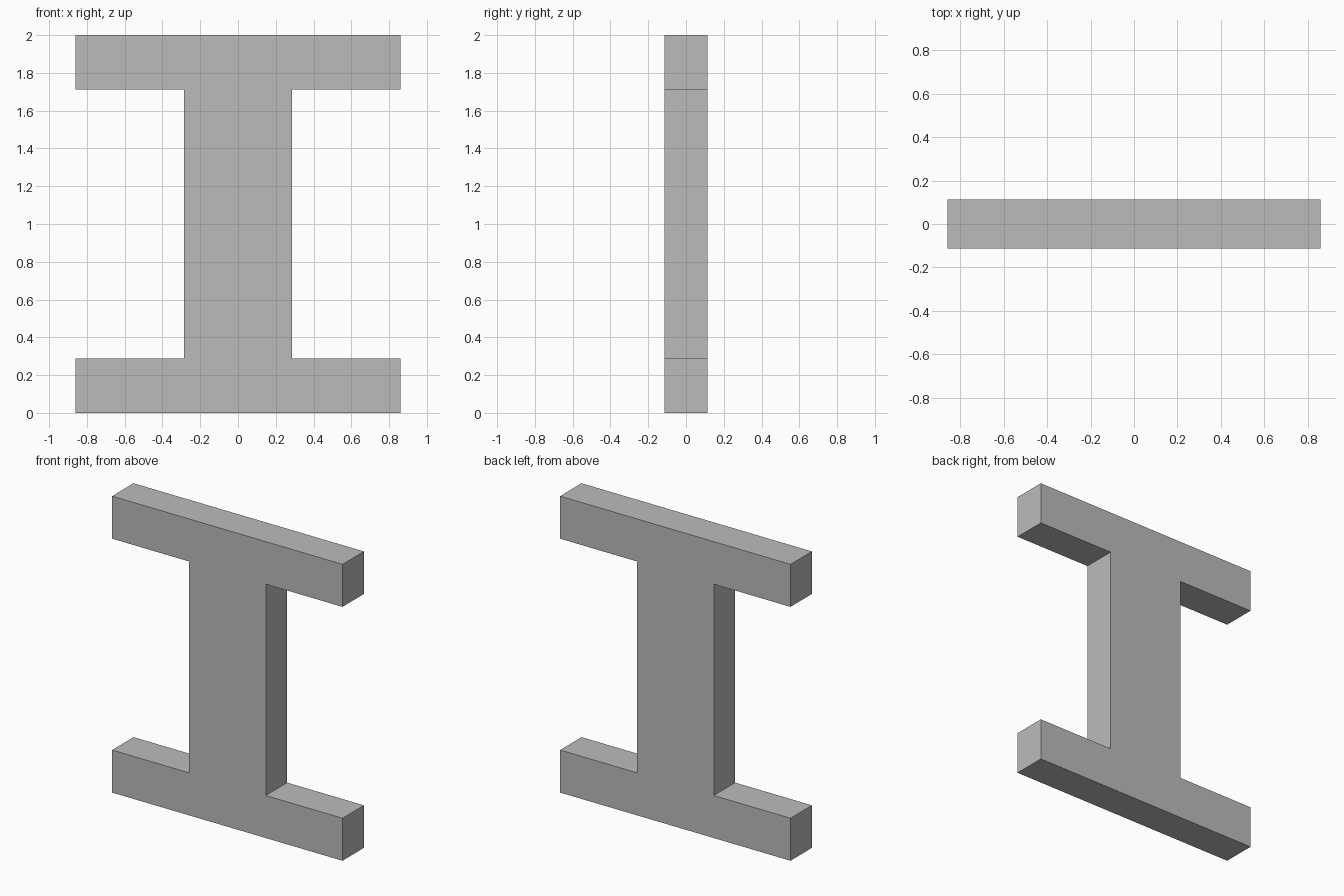
import bpy
import bmesh

cube = bpy.data.objects.get("Cube")
if cube:
    bpy.data.objects.remove(cube, do_unlink=True)

HALF_WIDTH, HALF_WEB, FLANGE = 0.86, 0.287, 0.287
HEIGHT, DEPTH = 2.0, 0.228

# Plain grey finish
grey = bpy.data.materials.new("plain grey")
grey.use_nodes = True
colour = (0.5, 0.5, 0.5, 1)
grey.diffuse_color = colour
grey.node_tree.nodes["Principled BSDF"].inputs["Base Color"].default_value = colour

# I-shaped profile: right half going up, then mirrored coming down
right = [(HALF_WIDTH, 0), (HALF_WIDTH, FLANGE), (HALF_WEB, FLANGE),
         (HALF_WEB, HEIGHT - FLANGE), (HALF_WIDTH, HEIGHT - FLANGE), (HALF_WIDTH, HEIGHT)]
outline = right + [(-x, z) for x, z in reversed(right)]

# Extrude the profile from front to back
bm = bmesh.new()
front = bm.faces.new([bm.verts.new((x, -DEPTH / 2, z)) for x, z in outline])
back = bmesh.ops.extrude_face_region(bm, geom=[front], use_keep_orig=True)
moved = [v for v in back["geom"] if isinstance(v, bmesh.types.BMVert)]
bmesh.ops.translate(bm, verts=moved, vec=(0, DEPTH, 0))
bmesh.ops.recalc_face_normals(bm, faces=bm.faces)

mesh = bpy.data.meshes.new("i_beam")
bm.to_mesh(mesh)
bm.free()
mesh.materials.append(grey)
beam = bpy.data.objects.new("i_beam", mesh)
bpy.context.collection.objects.link(beam)
